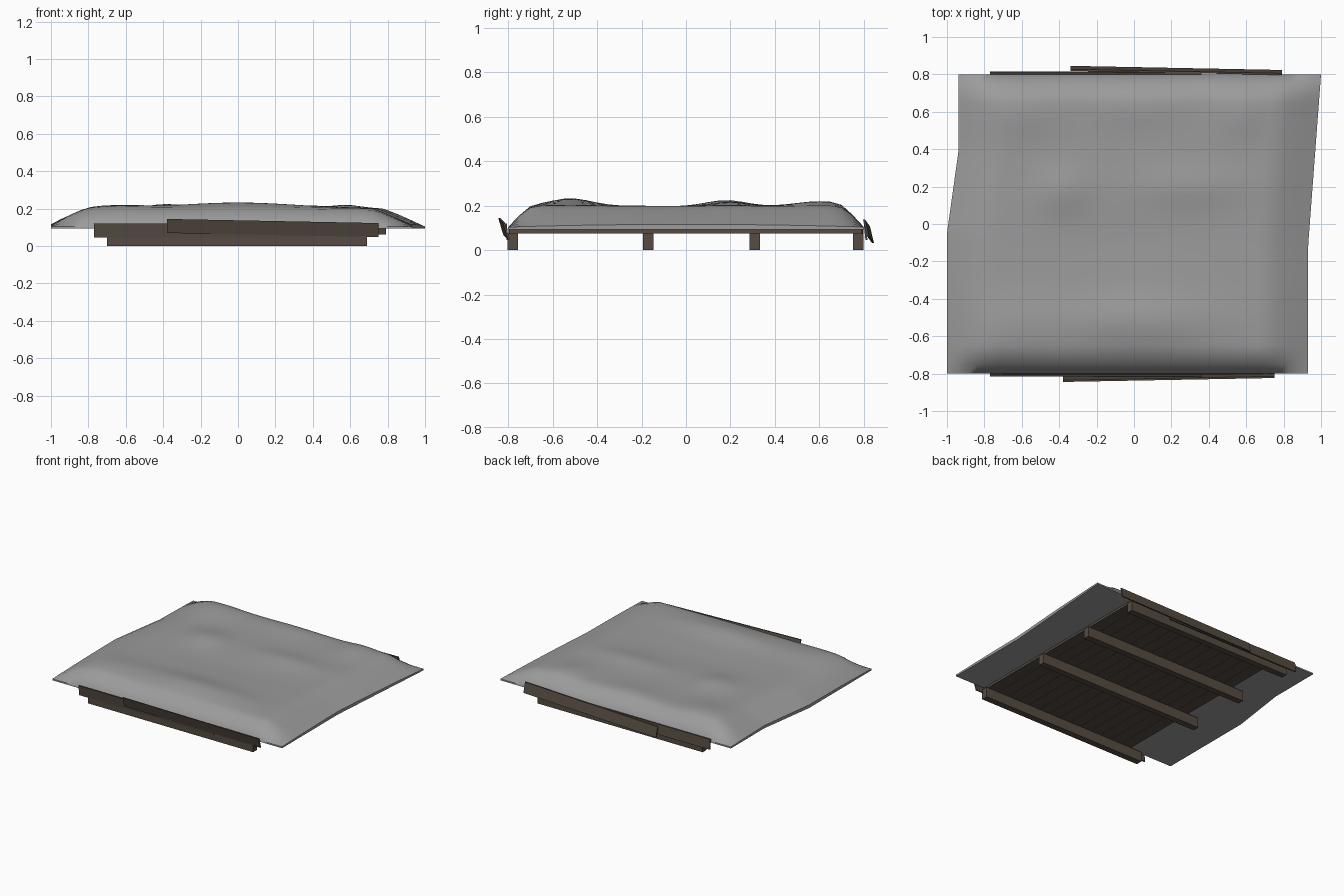
import bpy, bmesh, math, random
from mathutils import Vector

if "Cube" in bpy.data.objects:
    bpy.data.objects.remove(bpy.data.objects["Cube"])

random.seed(4)


def material(name, rgb):
    m = bpy.data.materials.new(name)
    m.diffuse_color = (*rgb, 1)
    m.use_nodes = True
    m.node_tree.nodes["Principled BSDF"].inputs["Base Color"].default_value = m.diffuse_color
    return m


GREY = material("grey_cloth", (0.33, 0.33, 0.33))
WOOD = material("dark_wood", (0.092, 0.072, 0.054))


def finish(bm, name, mat):
    bmesh.ops.recalc_face_normals(bm, faces=bm.faces)
    me = bpy.data.meshes.new(name)
    bm.to_mesh(me)
    bm.free()
    me.materials.append(mat)
    ob = bpy.data.objects.new(name, me)
    bpy.context.collection.objects.link(ob)
    return ob


def box(name, lo, hi):
    bm = bmesh.new()
    bmesh.ops.create_cube(bm, size=1)
    for v in bm.verts:
        v.co = Vector([l + (h - l) * (c + 0.5) for l, h, c in zip(lo, hi, v.co)])
    return finish(bm, name, WOOD)


def board(name, a, b, lean, height=0.075, thick=0.009):
    """Side board from end centre a to b, its top leaning by lean in y."""
    bm = bmesh.new()
    bmesh.ops.create_cube(bm, size=1)
    a, b = Vector(a), Vector(b)
    for v in bm.verts:
        p = a.lerp(b, v.co.x + 0.5)
        v.co = p + Vector((0, v.co.y * thick + v.co.z * lean, v.co.z * height))
    return finish(bm, name, WOOD)


# Floor rails
for i, y in enumerate((-0.78, -0.17, 0.31, 0.775)):
    box(f"rail_{i}", (-0.70, y - 0.024, 0.0), (0.69, y + 0.024, 0.075))

# Slats lying across the rails
N = 14
x0, x1 = -0.61, 0.68
step = (x1 - x0) / N
for i in range(N):
    x = x0 + i * step
    j = random.uniform(-0.003, 0.003)
    box(f"slat_{i}", (x + 0.002, -0.795 + j, 0.075), (x + step - 0.002, 0.795 + j, 0.092))

# Side boards, one straight and one loose on each side
board("front_board", (-0.77, -0.807, 0.082), (0.36, -0.807, 0.082), -0.008)
board("front_loose_board", (-0.38, -0.829, 0.107), (0.75, -0.808, 0.085), -0.022)
board("back_board", (-0.77, 0.808, 0.082), (0.36, 0.808, 0.082), -0.008)
board("back_loose_board", (-0.34, 0.832, 0.07), (0.79, 0.81, 0.10), -0.018)


# Soft mattress: outline and height rules
def left_edge(y):
    return -1.0 + 0.063 * min(1, max(0, (y + 0.05) / 0.45))


def right_edge(y):
    return 0.93 + 0.07 * max(0, (y + 0.13) / 0.93)


BUMPS = [  # x, y, width x, width y, height
    (0.0, -0.52, 0.45, 0.13, 0.033), (-0.38, 0.18, 0.14, 0.12, 0.025),
    (-0.6, 0.6, 0.2, 0.14, 0.02), (0.57, 0.6, 0.12, 0.14, 0.02),
    (0.3, 0.2, 0.3, 0.1, 0.018), (-0.65, -0.55, 0.2, 0.15, 0.015),
    (0.0, -0.1, 0.5, 0.12, -0.006), (0.0, 0.62, 0.25, 0.1, 0.012)]


def height(x, y):
    dl, dr = x - left_edge(y), right_edge(y) - x
    dy = 0.8 - abs(y)
    a = min(1 - (1 - min(1, dl / 0.24)) ** 1.7, 1 - (1 - min(1, dr / 0.22)) ** 1.2)
    b = 1 - (1 - min(1, dy / 0.12)) ** 1.4
    top = 0.2
    for bx, by, wx, wy, h in BUMPS:
        top += h * math.exp(-((x - bx) / wx) ** 2 - ((y - by) / wy) ** 2)
    edge = 0.104 + 0.012 * (1 - (y / 0.8) ** 2) * (1 - min(1, min(dl, dr) / 0.3))
    return edge + (top - edge) * a * b


NX, NY = 36, 32
bm = bmesh.new()
grid = []
for j in range(NY + 1):
    y = -0.8 + 1.6 * j / NY
    l, r = left_edge(y), right_edge(y)
    row = []
    for i in range(NX + 1):
        x = l + (r - l) * i / NX
        row.append(bm.verts.new((x, y, height(x, y))))
    grid.append(row)
faces = [bm.faces.new((grid[j][i], grid[j][i + 1], grid[j + 1][i + 1], grid[j + 1][i]))
         for j in range(NY) for i in range(NX)]

# Rim and flat underside
rim = [e for e in bm.edges if e.is_boundary]
new = bmesh.ops.extrude_edge_only(bm, edges=rim)["geom"]
for v in new:
    if isinstance(v, bmesh.types.BMVert):
        v.co.z = 0.0925
bmesh.ops.holes_fill(bm, edges=[e for e in bm.edges if e.is_boundary], sides=0)
mattress = finish(bm, "mattress", GREY)
bpy.context.view_layer.objects.active = mattress
mattress.select_set(True)
bpy.ops.object.shade_smooth_by_angle(angle=math.radians(50))
